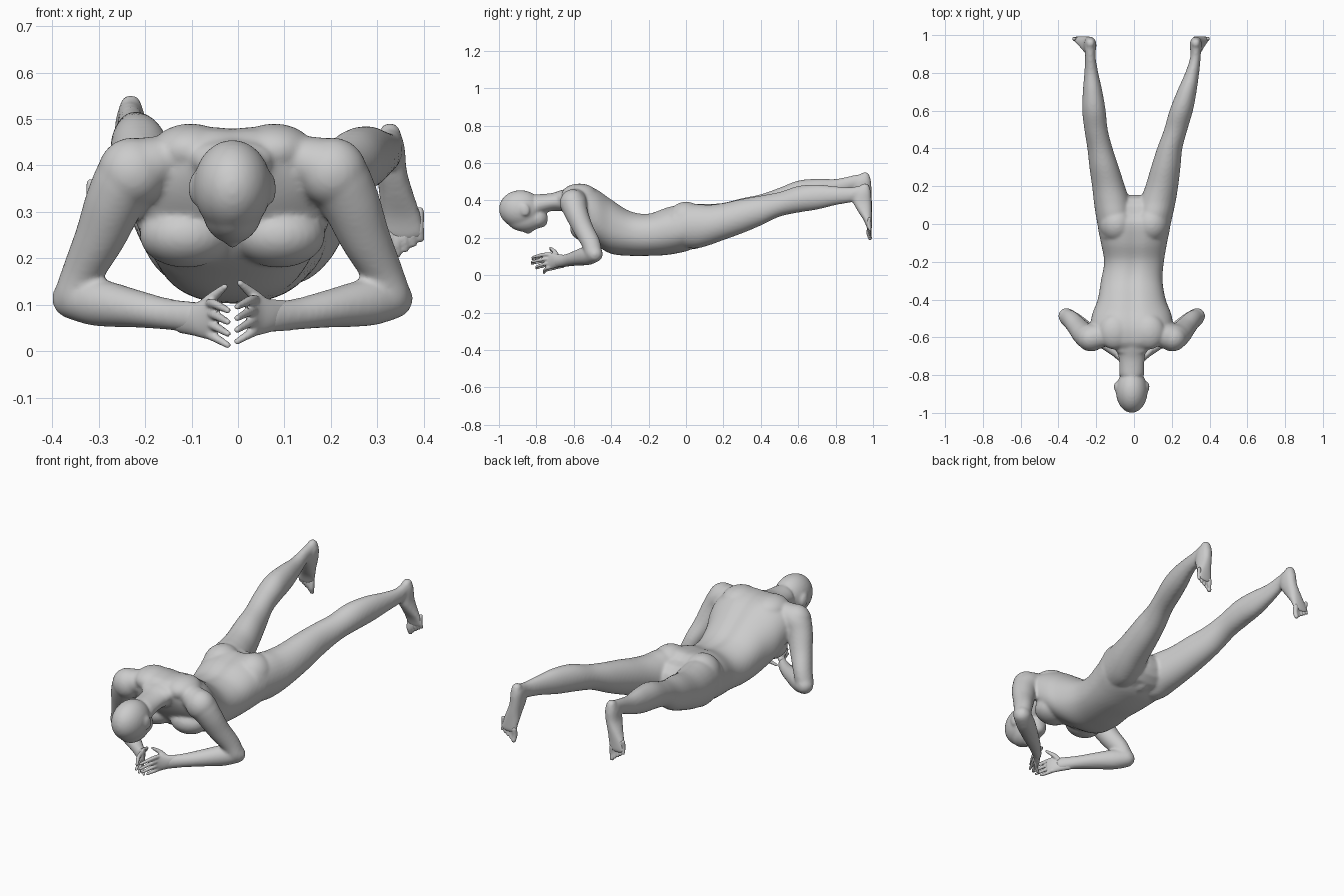
import bpy, bmesh, math
from mathutils import Vector, Matrix

if "Cube" in bpy.data.objects:
    bpy.data.objects.remove(bpy.data.objects["Cube"])

CX = -0.012          # symmetry line of the upper body
X, Y, Z = Vector((1, 0, 0)), Vector((0, 1, 0)), Vector((0, 0, 1))


def smooth_path(pts, sub=5):
    """Catmull-Rom interpolation of stations (x, y, z, half width, half height)."""
    out, n = [], len(pts)
    for i in range(n - 1):
        p = [pts[max(i - 1, 0)], pts[i], pts[i + 1], pts[min(i + 2, n - 1)]]
        for k in range(sub):
            t = k / sub
            out.append([0.5 * (2 * b + (c - a) * t + (2 * a - 5 * b + 4 * c - d) * t * t
                        + (3 * b - a - 3 * c + d) * t ** 3) for a, b, c, d in zip(*p)])
    return out + [list(pts[-1])]


def tube(bm, pts, up=Z, axis=None, power=2.0, groove=0.0, seg=28):
    """Loft rounded sections along a path, with domed ends."""
    st = smooth_path(pts)
    rings = []

    def ring(c, w, h, t):
        side = t.cross(up).normalized()
        upv = side.cross(t).normalized()
        vs = []
        for k in range(seg):
            a = 2 * math.pi * k / seg
            ca, sa = math.cos(a), math.sin(a)
            u = math.copysign(abs(ca) ** (2 / power), ca)
            v = math.copysign(abs(sa) ** (2 / power), sa)
            if sa > 0:
                v -= groove * math.exp(-(ca / 0.16) ** 2)
            vs.append(bm.verts.new(c + side * w * u + upv * h * v))
        rings.append(vs)

    def tangent(i):
        if axis:
            return axis
        a, b = st[max(i - 1, 0)], st[min(i + 1, len(st) - 1)]
        return (Vector(b[:3]) - Vector(a[:3])).normalized()

    def dome(i, sign, angles):
        c, w, h, t = Vector(st[i][:3]), st[i][3], st[i][4], tangent(i)
        for a in angles:
            a = math.radians(a)
            ring(c + t * sign * min(w, h) * math.sin(a), w * math.cos(a), h * math.cos(a), t)

    dome(0, -1, (80, 55, 28))
    for i, s in enumerate(st):
        ring(Vector(s[:3]), s[3], s[4], tangent(i))
    dome(len(st) - 1, 1, (28, 55, 80))
    for r, q in zip(rings, rings[1:]):
        for k in range(seg):
            bm.faces.new((r[k], r[(k + 1) % seg], q[(k + 1) % seg], q[k]))
    bm.faces.new(rings[0])
    bm.faces.new(rings[-1])


def ball(bm, c, r, tilt=0.0):
    m = Matrix.Translation(c) @ Matrix.Rotation(tilt, 4, 'X') @ Matrix.Diagonal((*r, 1))
    bmesh.ops.create_uvsphere(bm, u_segments=28, v_segments=18, radius=1, matrix=m)


def finish(bm, name, voxel, iterations):
    """Fuse the overlapping volumes into one smooth skin."""
    bmesh.ops.recalc_face_normals(bm, faces=bm.faces)
    me = bpy.data.meshes.new(name)
    bm.to_mesh(me)
    bm.free()
    ob = bpy.data.objects.new(name, me)
    bpy.context.collection.objects.link(ob)
    rm = ob.modifiers.new("fuse", 'REMESH')
    rm.mode, rm.voxel_size, rm.use_smooth_shade = 'VOXEL', voxel, True
    sm = ob.modifiers.new("soften", 'SMOOTH')
    sm.factor, sm.iterations = 0.5, iterations
    bpy.context.view_layer.objects.active = ob
    ob.select_set(True)
    for m in ("fuse", "soften"):
        bpy.ops.object.modifier_apply(modifier=m)
    bpy.ops.object.shade_smooth()
    ob.select_set(False)


body = bmesh.new()

# torso: y, bottom z, top z, half width
torso = [(-.66, .37, .455, .09), (-.62, .30, .48, .17), (-.55, .21, .487, .215),
         (-.48, .16, .465, .21), (-.40, .115, .41, .18), (-.30, .104, .347, .163),
         (-.20, .104, .333, .158), (-.10, .109, .367, .175), (0, .128, .385, .192),
         (.05, .15, .36, .165)]
tube(body, [(CX if y < -.2 else 0, y, (a + b) / 2, w, (b - a) / 2) for y, a, b, w in torso],
     axis=Y, power=2.25, groove=0.07, seg=48)
ball(body, (0, .04, .18), (.045, .06, .04))

# neck
tube(body, [(CX, -.56, .40, .10, .075), (CX, -.65, .40, .08, .06),
            (CX, -.72, .391, .068, .048), (CX, -.80, .375, .066, .058)], axis=Y)

# head, face down: skull, face, jaw, nose
ball(body, (CX, -.885, .354), (.084, .115, .101))
ball(body, (CX, -.86, .310), (.066, .105, .078))
ball(body, (CX, -.80, .305), (.058, .062, .055))
ball(body, (CX, -.775, .285), (.036, .034, .030))
ball(body, (CX, -.842, .243), (.014, .028, .022), 0.3)

for s in (-1, 1):
    # ears, shoulder blades, chest muscles, buttocks
    ball(body, (CX + s * .083, -.862, .35), (.011, .026, .034), 0.3)
    ball(body, (CX + s * .09, -.57, .432), (.085, .095, .058))
    ball(body, (CX + s * .10, -.53, .25), (.10, .09, .07))
    ball(body, (s * .092, .0, .295), (.092, .10, .098))
    # shoulder and upper arm
    ball(body, (CX + s * .215, -.605, .385), (.075, .07, .075))
    tube(body, [(CX + s * x, y, z, w, h) for x, y, z, w, h in (
        (.15, -.59, .41, .055, .06), (.215, -.60, .385, .068, .07), (.25, -.585, .33, .064, .062),
        (.283, -.55, .25, .055, .054), (.32, -.51, .175, .045, .05), (.342, -.495, .12, .042, .046))], up=Y)
    # forearm
    tube(body, [(CX + s * x, y, z, w, h) for x, y, z, w, h in (
        (.345, -.488, .113, .044, .044), (.29, -.527, .105, .048, .051), (.21, -.585, .092, .042, .041),
        (.14, -.635, .080, .032, .034), (.075, -.69, .073, .022, .034))])

# legs: y, left x, left z, right x, right z, half width, half height
legs = [(-.03, -.10, .26, .10, .26, .088, .11), (.05, -.105, .262, .108, .262, .098, .119),
        (.12, -.117, .272, .125, .268, .096, .109), (.20, -.135, .288, .147, .287, .087, .099),
        (.30, -.158, .320, .168, .316, .078, .092), (.40, -.18, .353, .189, .346, .067, .080),
        (.50, -.201, .402, .221, .379, .062, .066), (.60, -.212, .435, .250, .406, .062, .071),
        (.70, -.219, .449, .279, .418, .052, .067), (.80, -.226, .465, .308, .425, .037, .050),
        (.88, -.231, .490, .325, .430, .028, .041), (.935, -.232, .504, .327, .443, .028, .038)]
tube(body, [(r[1], r[0], r[2], r[5], r[6]) for r in legs], axis=Y)
tube(body, [(r[3], r[0], r[4], r[5], r[6]) for r in legs], axis=Y)

# feet hang toes-down from the heel; toes are kept as finer separate parts
foot = [(0, .957, -.022, .024, .026), (0, .945, -.05, .032, .045), (.1, .943, -.10, .033, .049),
        (.45, .957, -.15, .037, .037), (.8, .973, -.20, .044, .021), (1, .981, -.24, .045, .013)]
for name, s, hx, hz, splay in (("left", -1, -.231, .550, .052), ("right", 1, .327, .490, .030)):
    tube(body, [(hx + s * splay * f, y, hz + dz, w, h) for f, y, dz, w, h in foot],
         up=Y, axis=-Z, power=2.3)
    toes = bmesh.new()
    for i in range(5):
        x = hx + s * (splay - .032 + .0165 * i)
        r = .0135 if i == 0 else .0095
        tip = hz - .292 + .011 * i
        tube(toes, [(x, .981, tip + .06, r, r), (x, .978, tip + .025, r, r),
                    (x + s * .002, .984, tip, r * .9, r * .8)], up=Y, axis=-Z, seg=12)
    finish(toes, name + "_toes", .004, 3)

finish(body, "body", .0075, 8)

# hands: palm, four fingers and a thumb, meeting in front of the chest
for name, s, dz in (("left", -1, -.004), ("right", 1, .004)):
    hand = bmesh.new()

    def part(pts, **kw):
        tube(hand, [(CX + s * x, y, z + dz, w, h) for x, y, z, w, h in pts], **kw)

    part([(.11, -.66, .075, .020, .032), (.08, -.69, .073, .019, .036),
          (.055, -.715, .073, .016, .043), (.04, -.738, .073, .012, .042)])
    for i in range(4):
        z = .106 - .022 * i
        part([(.05, -.72, z, .011, .011), (.038, -.765 + .007 * i, z - .002 * i, .010, .010),
              (.010, (-.82, -.825, -.80, -.76)[i], .092 - .025 * i, .007, .007)], seg=12)
    part([(.075, -.69, .09, .015, .016), (.045, -.70, .118, .012, .012),
          (.016, -.725, .143, .007, .007)], up=Y, seg=12)
    finish(hand, name + "_hand", .004, 3)
